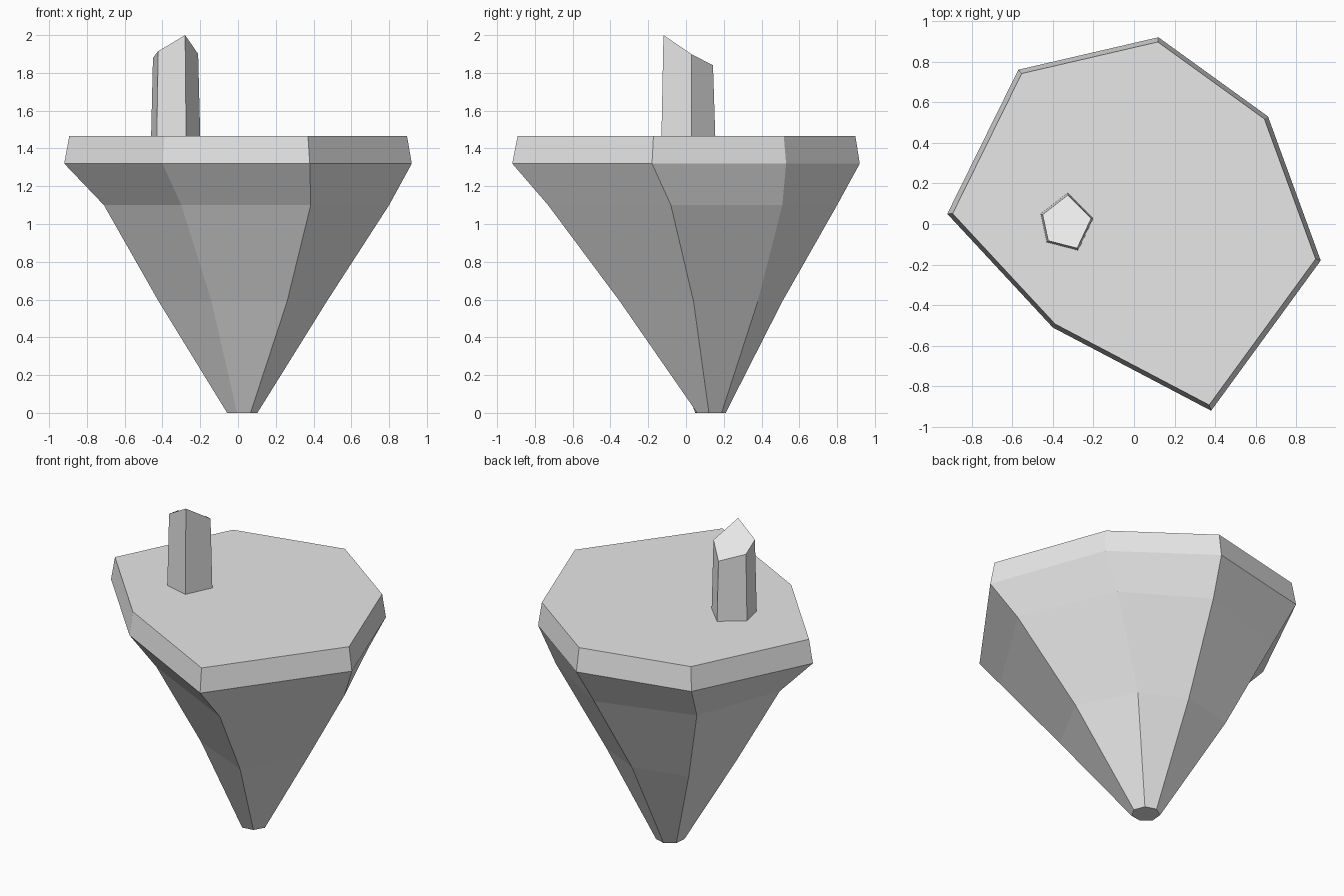
import bpy
import bmesh
from math import cos, sin, radians
from mathutils import Vector


def scaled(outline, factor):
    """Shrink an outline about its middle."""
    middle = sum((Vector(p) for p in outline), Vector((0, 0))) / len(outline)
    return [tuple(middle + (Vector(p) - middle) * factor) for p in outline]


def at_height(outline, height):
    return [(x, y, height) for x, y in outline]


def loft(name, rings, material):
    """Join rings of equal length into a closed flat-shaded solid."""
    bm = bmesh.new()
    loops = [[bm.verts.new(point) for point in ring] for ring in rings]
    count = len(loops[0])
    for lower, upper in zip(loops, loops[1:]):
        for i in range(count):
            j = (i + 1) % count
            bm.faces.new((lower[i], lower[j], upper[j], upper[i]))
    bm.faces.new(loops[0])
    bm.faces.new(loops[-1])
    bmesh.ops.recalc_face_normals(bm, faces=bm.faces[:])
    mesh = bpy.data.meshes.new(name)
    bm.to_mesh(mesh)
    bm.free()
    mesh.materials.append(material)
    obj = bpy.data.objects.new(name, mesh)
    bpy.context.scene.collection.objects.link(obj)
    return obj


default = bpy.data.objects.get("Cube")
if default:
    bpy.data.objects.remove(default, do_unlink=True)

# Single plain colour
grey = bpy.data.materials.new("light_grey")
grey.use_nodes = True
colour = (0.8, 0.8, 0.8, 1)
grey.diffuse_color = colour
grey.node_tree.nodes["Principled BSDF"].inputs["Base Color"].default_value = colour

# Island body: small regular tip, two irregular tiers, wide rim, bevelled top
tip = [(0.02 + 0.083 * cos(radians(a)), 0.128 + 0.083 * sin(radians(a)))
       for a in (201 - 360 / 7 * i for i in range(7))]
middle_tier = [(-.42, .1), (-.32, .43), (.02, .51), (.29, .38),
               (.47, .04), (.26, -.35), (-.14, -.17)]
upper_tier = [(-.71, .08), (-.51, .62), (.08, .8), (.55, .51),
              (.8, -.08), (.385, -.73), (-.3, -.385)]
rim = [(-.92, .05), (-.57, .76), (.12, .92), (.66, .53),
       (.92, -.18), (.38, -.92), (-.4, -.51)]
loft("island_body", [
    at_height(tip, 0),
    at_height(middle_tier, 0.59),
    at_height(upper_tier, 1.1),
    at_height(rim, 1.32),
    at_height(scaled(rim, 0.972), 1.465),
], grey)

# Five-sided pillar with a slanted top
base = [(-.46, .05), (-.325, .155), (-.2, .03), (-.275, -.13), (-.43, -.09)]
top_heights = (1.88, 1.84, 1.9, 2, 1.915)
slanted_top = [(x, y, z) for (x, y), z in zip(scaled(base, 0.92), top_heights)]
loft("pillar", [at_height(base, 1.465), slanted_top], grey)
